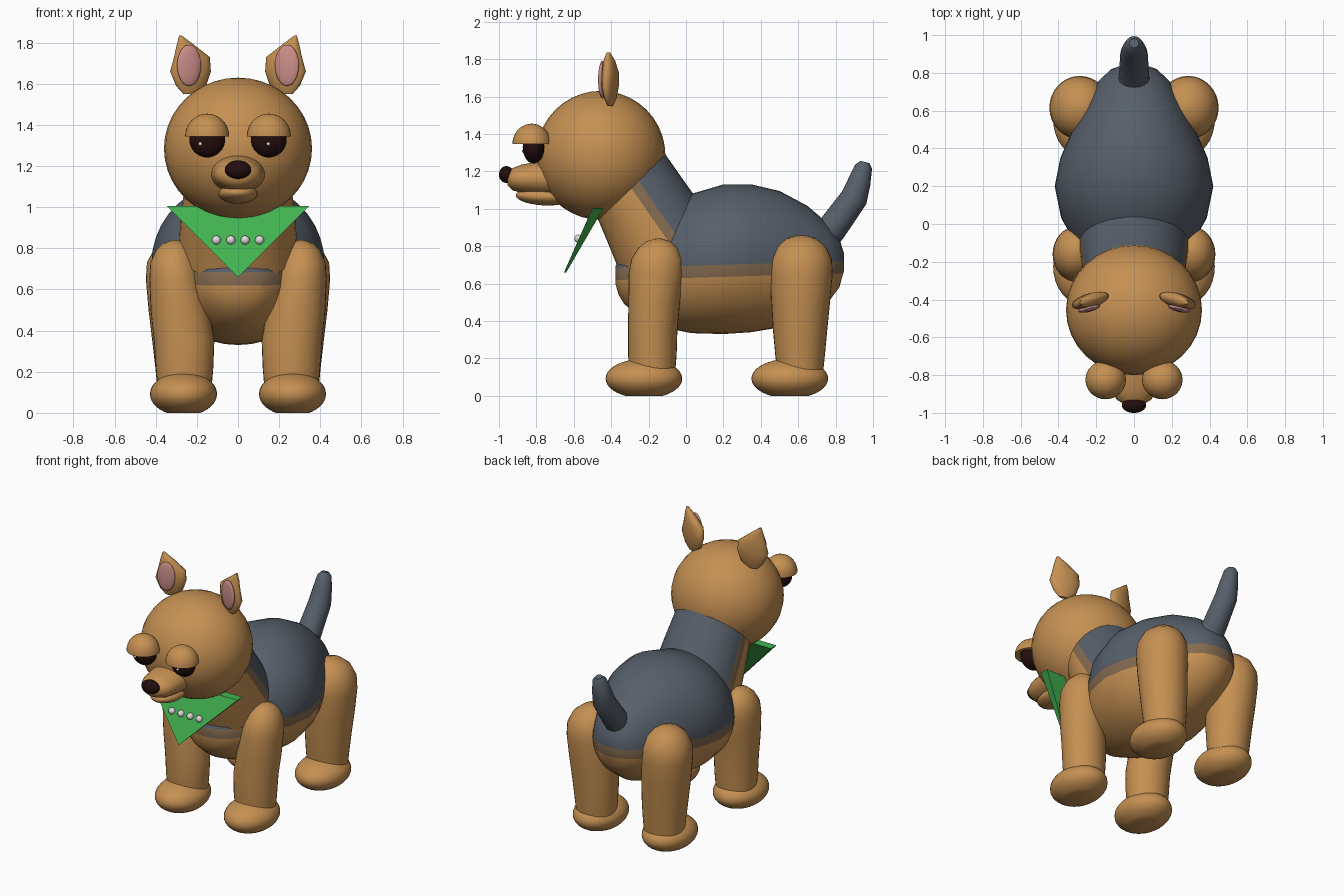
import bpy, bmesh, math
from mathutils import Vector, Matrix

cube = bpy.data.objects.get("Cube")
if cube:
    bpy.data.objects.remove(cube, do_unlink=True)


def material(name, rgb):
    m = bpy.data.materials.new(name)
    m.use_nodes = True
    m.diffuse_color = (*rgb, 1)
    m.node_tree.nodes["Principled BSDF"].inputs["Base Color"].default_value = (*rgb, 1)
    return m


TAN = material("tan fur", (0.56, 0.28, 0.085))
BLEND = material("brown blend fur", (0.23, 0.145, 0.08))
GREY = material("slate fur", (0.095, 0.115, 0.145))
DARK = material("dark eye", (0.017, 0.004, 0.004))
PINK = material("pink inner ear", (0.6, 0.27, 0.25))
GREEN = material("green cloth", (0.055, 0.45, 0.08))
WHITE = material("white bead", (0.75, 0.72, 0.72))


def finish(name, bm, mats, angle=50):
    bmesh.ops.recalc_face_normals(bm, faces=bm.faces)
    mesh = bpy.data.meshes.new(name)
    bm.to_mesh(mesh)
    bm.free()
    ob = bpy.data.objects.new(name, mesh)
    bpy.context.collection.objects.link(ob)
    for m in mats:
        mesh.materials.append(m)
    bpy.ops.object.select_all(action="DESELECT")
    ob.select_set(True)
    bpy.context.view_layer.objects.active = ob
    if angle:
        bpy.ops.object.shade_smooth_by_angle(angle=math.radians(angle))
    return ob


def ellipsoid(name, centre, radii, mat, floor=None, tilt=0, turn=0):
    """Scaled sphere; floor flattens everything below that height."""
    bm = bmesh.new()
    bmesh.ops.create_uvsphere(bm, u_segments=32, v_segments=20, radius=1)
    place = (Matrix.Translation(centre) @ Matrix.Rotation(turn, 4, "Z")
             @ Matrix.Rotation(tilt, 4, "X") @ Matrix.Diagonal((*radii, 1)))
    bm.transform(place)
    if floor is not None:
        cut = bmesh.ops.bisect_plane(bm, geom=bm.verts[:] + bm.edges[:] + bm.faces[:],
                                     plane_co=(0, 0, floor), plane_no=(0, 0, 1), clear_inner=True)
        edges = [e for e in cut["geom_cut"] if isinstance(e, bmesh.types.BMEdge)]
        bmesh.ops.contextual_create(bm, geom=edges)
    return finish(name, bm, [mat])


def loft(rings, sides=32):
    """Skin elliptical rings given as (centre, half axis u, half axis v)."""
    bm = bmesh.new()
    loops = []
    for c, u, v in rings:
        loops.append([bm.verts.new(Vector(c) + Vector(u) * math.cos(a) + Vector(v) * math.sin(a))
                      for a in (math.tau * i / sides for i in range(sides))])
    for a, b in zip(loops, loops[1:]):
        for i in range(sides):
            j = (i + 1) % sides
            bm.faces.new((a[i], a[j], b[j], b[i]))
    bm.faces.new(loops[0])
    bm.faces.new(loops[-1])
    return bm


def two_tone(bm, normal, low, high):
    """Cut along two planes: tan below, blend between, grey above."""
    normal = Vector(normal).normalized()
    low, high = Vector(low), Vector(high)
    for p in (low, high):
        bmesh.ops.bisect_plane(bm, geom=bm.verts[:] + bm.edges[:] + bm.faces[:],
                               plane_co=p, plane_no=normal)
    for f in bm.faces:
        c = f.calc_center_median()
        f.material_index = int((c - low).dot(normal) > 0) + int((c - high).dot(normal) > 0)


# Body: y, belly height, back height, half width
body = [(-.378, .6, .69, .05), (-.36, .54, .73, .11), (-.33, .49, .78, .16), (-.25, .425, .86, .22),
        (-.12, .365, .97, .30), (.03, .335, 1.08, .385), (.2, .33, 1.13, .42), (.35, .34, 1.13, .39),
        (.5, .365, 1.095, .325), (.65, .42, 1.015, .25), (.76, .5, .92, .185), (.82, .58, .84, .12),
        (.845, .67, .76, .05)]
bm = loft([((0, y, (b + t) / 2), (w, 0, 0), (0, 0, (t - b) / 2)) for y, b, t, w in body], 40)
two_tone(bm, (0, -.03, 1), (0, 0, .63), (0, 0, .695))
finish("body", bm, [TAN, BLEND, GREY])

# Neck: tapered tube leaning forward, grey on the nape
lean = Vector((0, .82, .57)).normalized()
bm = loft([((0, -.11, .80), (.29, 0, 0), lean * .285),
           ((0, -.21, .98), (.275, 0, 0), lean * .26),
           ((0, -.32, 1.18), (.25, 0, 0), lean * .235)], 40)
two_tone(bm, lean, (0, -.275, 1.085), (0, -.24, 1.13))
finish("neck", bm, [TAN, BLEND, GREY])

# Tail: bent taper
tail = [(.73, .84, .085, .7), (.785, .9, .08, .75), (.9, 1.06, .073, .5), (.925, 1.14, .062, .25),
        (.95, 1.225, .046, .25), (.957, 1.25, .025, .25)]
bm = loft([((0, y, z), (r, 0, 0), (0, r * math.cos(a), -r * math.sin(a))) for y, z, r, a in tail], 16)
finish("tail", bm, [GREY])

# Head, muzzle, jaw and nose
ellipsoid("head", (0, -.455, 1.285), (.36, .345, .345), TAN)
muzzle = [(-.65, 1.165, .14, .10), (-.8, 1.162, .125, .088), (-.88, 1.16, .115, .076),
          (-.93, 1.158, .092, .058), (-.955, 1.16, .05, .035)]
bm = loft([((0, y, z), (rx, 0, 0), (0, 0, rz)) for y, z, rx, rz in muzzle])
finish("muzzle", bm, [TAN])
ellipsoid("lower_jaw", (0, -.76, 1.065), (.095, .15, .047), TAN, tilt=-.05)
ellipsoid("nose", (0, -.96, 1.183), (.064, .04, .045), DARK)

# Leg sections: height, centre x, centre y, half width, half depth
front = [(.1, .26, -.18, .13, .12), (.22, .26, -.18, .14, .13), (.35, .262, -.178, .147, .132),
         (.5, .282, -.17, .143, .138), (.65, .303, -.16, .128, .147), (.73, .31, -.155, .116, .137),
         (.79, .31, -.15, .09, .105), (.825, .308, -.148, .056, .065), (.84, .306, -.147, .015, .015)]
rear = [(.1, .26, .61, .13, .12), (.22, .262, .61, .14, .133), (.35, .267, .61, .15, .145),
        (.5, .278, .613, .157, .157), (.65, .287, .616, .161, .168), (.73, .288, .617, .155, .163),
        (.8, .285, .617, .122, .13), (.84, .282, .617, .075, .08), (.858, .28, .617, .02, .02)]

# Ear sections: height, centre x, half width, half depth
ear = [(1.55, .235, .03, .012), (1.59, .228, .073, .028), (1.66, .231, .099, .04),
       (1.73, .224, .087, .04), (1.79, .256, .042, .03), (1.835, .28, .006, .01)]

for side, s in (("right", -1), ("left", 1)):
    for end, legs, paw_y in (("front", front, -.225), ("rear", rear, .555)):
        bm = loft([((s * x, y, z), (rx, 0, 0), (0, ry, 0)) for z, x, y, rx, ry in legs])
        finish(f"{end}_leg_{side}", bm, [TAN])
        ellipsoid(f"{end}_paw_{side}", (s * .265, paw_y, .092), (.163, .205, .106), TAN, floor=0)

    bm = loft([((s * x, -.405 - .2 * (x - .23), z), (s * w, -.25 * w, 0), (0, d, 0))
               for z, x, w, d in ear], 20)
    finish(f"ear_{side}", bm, [TAN])
    ellipsoid(f"inner_ear_{side}", (s * .238, -.447, 1.69), (.06, .018, .1), PINK, turn=-s * .25)

    ellipsoid(f"eye_{side}", (s * .15, -.815, 1.33), (.087, .058, .088), DARK)
    ellipsoid(f"eyelid_{side}", (s * .15, -.825, 1.345), (.107, .103, .11), TAN, floor=1.345)
    ellipsoid(f"eye_glint_{side}", (s * .165 - .018, -.868, 1.308), (.009, .009, .009), WHITE)

# Neckerchief: wedge hanging from the throat
bm = bmesh.new()
top_y, tip = (-.5, -.44), (-.652, -.64)
tris = [[bm.verts.new(p) for p in ((-.345, y, 1.005), (.345, y, 1.005), (0, t, .66))]
        for y, t in zip(top_y, tip)]
bm.faces.new(tris[0])
bm.faces.new(tris[1])
for i in range(3):
    j = (i + 1) % 3
    bm.faces.new((tris[0][i], tris[0][j], tris[1][j], tris[1][i]))
finish("neckerchief", bm, [GREEN], 0)
for i in range(4):
    ellipsoid(f"bead_{i + 1}", (-.105 + .07 * i, -.575, .84), (.022, .022, .022), WHITE)
